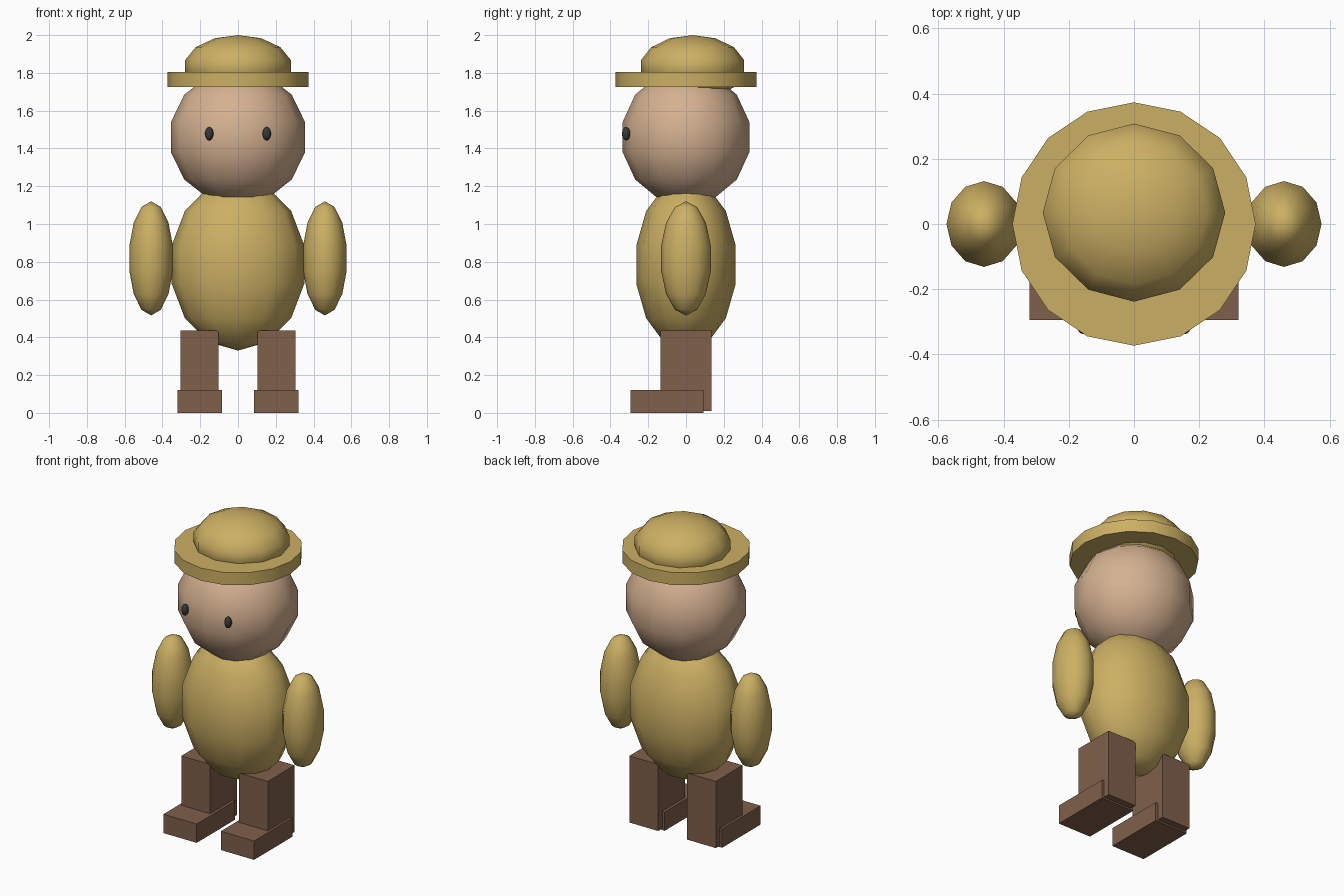
import bpy
from math import radians

if "Cube" in bpy.data.objects:
    bpy.data.objects.remove(bpy.data.objects["Cube"])


def material(name, rgb):
    m = bpy.data.materials.new(name)
    m.diffuse_color = (*rgb, 1)
    m.use_nodes = True
    m.node_tree.nodes["Principled BSDF"].inputs["Base Color"].default_value = m.diffuse_color
    return m


YELLOW = material("mustard", (0.60, 0.43, 0.125))
SKIN = material("skin", (0.66, 0.44, 0.28))
BROWN = material("brown", (0.215, 0.115, 0.07))
DARK = material("dark", (0.04, 0.04, 0.04))


def finish(name, mat):
    ob = bpy.context.object
    ob.name = ob.data.name = name
    ob.data.materials.append(mat)
    return ob


def ball(name, center, radii, mat, segments=12, rings=7):
    bpy.ops.mesh.primitive_uv_sphere_add(segments=segments, ring_count=rings,
                                         radius=1, location=center)
    ob = finish(name, mat)
    ob.scale = radii
    bpy.ops.object.transform_apply(location=False, rotation=False, scale=True)
    bpy.ops.object.shade_smooth()
    return ob


def box(name, lo, hi, mat):
    bpy.ops.mesh.primitive_cube_add(size=1, location=[(a + b) / 2 for a, b in zip(lo, hi)])
    ob = finish(name, mat)
    ob.scale = [b - a for a, b in zip(lo, hi)]
    bpy.ops.object.transform_apply(location=False, rotation=False, scale=True)
    return ob


# Body and head
ball("body", (0, 0, 0.785), (0.36, 0.27, 0.455), YELLOW)
ball("head", (0, 0, 1.46), (0.364, 0.344, 0.36), SKIN)

# Hat: flat brim and a crown set slightly back
bpy.ops.mesh.primitive_cylinder_add(vertices=16, radius=0.373, depth=0.08,
                                    location=(0, 0, 1.765))
finish("hat_brim", YELLOW)
bpy.ops.object.shade_smooth_by_angle(angle=radians(30))
ball("hat_crown", (0, 0.035, 1.83), (0.287, 0.28, 0.17), YELLOW)

# Paired parts, left and right
for label, s in (("left", -1), ("right", 1)):
    ball(label + "_arm", (s * 0.46, 0, 0.818), (0.118, 0.135, 0.302), YELLOW)
    ball(label + "_eye", (s * 0.152, -0.317, 1.478), (0.022, 0.022, 0.036), DARK)
    x0, x1 = sorted((s * 0.102, s * 0.305))
    box(label + "_leg", (x0, -0.135, 0.01), (x1, 0.135, 0.435), BROWN)
    x0, x1 = sorted((s * 0.085, s * 0.32))
    box(label + "_foot", (x0, -0.295, 0), (x1, 0.093, 0.12), BROWN)
